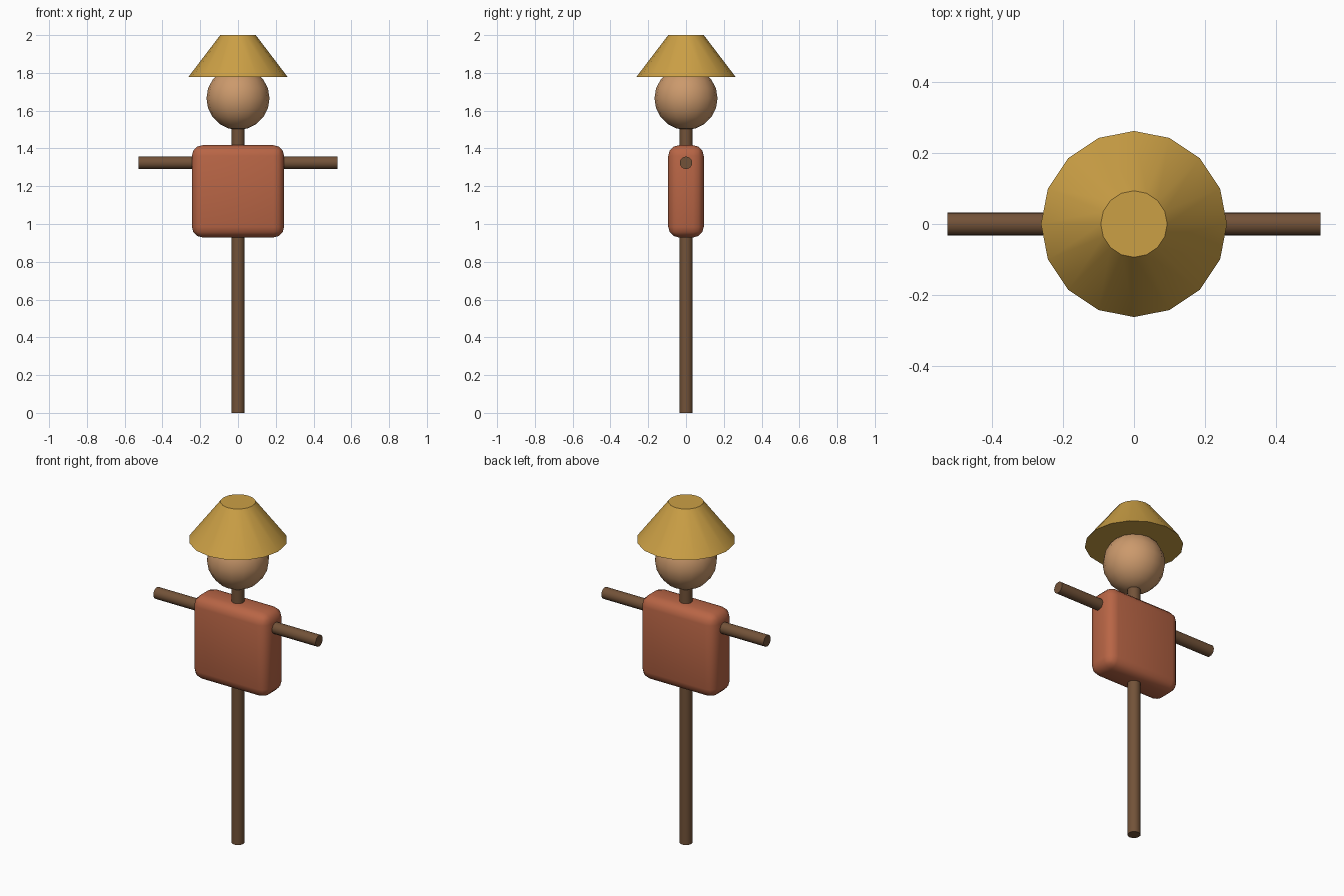
import bpy
from math import radians, pi

cube = bpy.data.objects.get("Cube")
if cube:
    bpy.data.objects.remove(cube, do_unlink=True)


def material(name, color):
    mat = bpy.data.materials.new(name)
    mat.use_nodes = True
    mat.diffuse_color = (*color, 1)
    mat.node_tree.nodes["Principled BSDF"].inputs["Base Color"].default_value = (*color, 1)
    return mat


def finish(name, mat):
    obj = bpy.context.object
    obj.name = name
    obj.data.materials.append(mat)
    bpy.ops.object.shade_smooth_by_angle(angle=radians(30))
    return obj


wood = material("brown wood", (0.17, 0.085, 0.04))
cloth = material("red cloth", (0.48, 0.13, 0.06))
sack = material("tan sack", (0.60, 0.32, 0.15))
straw = material("yellow straw", (0.60, 0.35, 0.06))

# Upright post, from the ground into the head
bpy.ops.mesh.primitive_cylinder_add(vertices=16, radius=0.035, depth=1.58, location=(0, 0, 0.79))
finish("post", wood)

# Crossbar for the arms
bpy.ops.mesh.primitive_cylinder_add(vertices=16, radius=0.033, depth=1.054,
                                    location=(0, 0, 1.324), rotation=(0, pi / 2, 0))
finish("arm_bar", wood)

# Rounded shirt body
bpy.ops.mesh.primitive_cube_add(size=1, location=(0, 0, 1.173))
body = bpy.context.object
body.scale = (0.488, 0.188, 0.488)
bpy.ops.object.transform_apply(location=False, rotation=False, scale=True)
bevel = body.modifiers.new("rounded edges", "BEVEL")
bevel.width = 0.056
bevel.segments = 3
bpy.ops.object.modifier_apply(modifier=bevel.name)
finish("shirt", cloth)

# Head
bpy.ops.mesh.primitive_uv_sphere_add(segments=16, ring_count=10, radius=0.167, location=(0, 0, 1.665))
finish("head", sack)

# Straw hat
bpy.ops.mesh.primitive_cone_add(vertices=16, radius1=0.263, radius2=0.094, depth=0.222,
                                location=(0, 0, 1.889))
finish("hat", straw)
